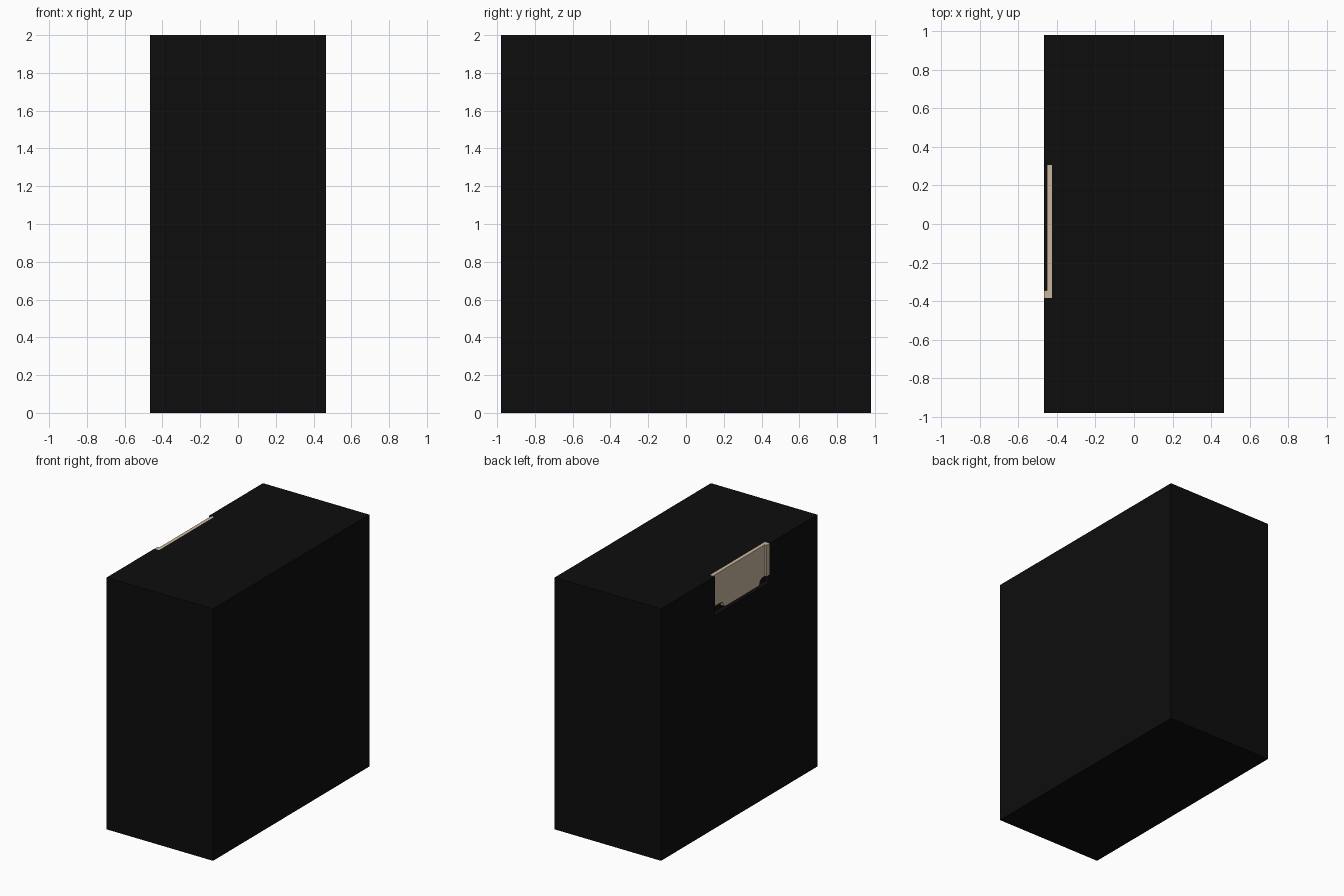
import bpy, bmesh, math

if "Cube" in bpy.data.objects:
    bpy.data.objects.remove(bpy.data.objects["Cube"])

def material(name, rgb):
    m = bpy.data.materials.new(name)
    m.diffuse_color = (*rgb, 1)
    m.use_nodes = True
    m.node_tree.nodes["Principled BSDF"].inputs["Base Color"].default_value = m.diffuse_color
    return m

black = material("matte black", (0.004, 0.004, 0.004))
beige = material("warm beige", (0.58, 0.47, 0.34))

def add_object(name, bm, mat):
    bmesh.ops.recalc_face_normals(bm, faces=bm.faces)
    me = bpy.data.meshes.new(name)
    bm.to_mesh(me)
    bm.free()
    me.materials.append(mat)
    ob = bpy.data.objects.new(name, me)
    bpy.context.collection.objects.link(ob)
    return ob

def prism_x(name, yz, x0, x1, mat):
    """Extrude a y/z outline from x0 to x1."""
    bm = bmesh.new()
    face = bm.faces.new([bm.verts.new((x0, y, z)) for y, z in yz])
    ext = bmesh.ops.extrude_face_region(bm, geom=[face])
    for v in ext["geom"]:
        if isinstance(v, bmesh.types.BMVert):
            v.co.x = x1
    return add_object(name, bm, mat)

def rect(y0, y1, z0, z1):
    return [(y0, z0), (y1, z0), (y1, z1), (y0, z1)]

def arc(cy, cz, r, a0, a1, n=5):
    return [(cy + r * math.cos(math.radians(a0 + (a1 - a0) * i / n)),
             cz + r * math.sin(math.radians(a0 + (a1 - a0) * i / n))) for i in range(n + 1)]

X = 0.467

# Black case with a shallow recess at the top of its left side
case = prism_x("case", rect(-0.98, 0.98, 0, 2), -X, X, black)
cutter = prism_x("recess_cutter", rect(-0.383, 0.305, 1.69, 2.1), -X - 0.1, -0.425, black)
cutter.hide_render = True
mod = case.modifiers.new("recess", 'BOOLEAN')
mod.operation = 'DIFFERENCE'
mod.solver = 'EXACT'
mod.object = cutter
bpy.context.view_layer.objects.active = case
bpy.ops.object.modifier_apply(modifier="recess")
bpy.data.objects.remove(cutter)

# Beige plate with a stepped, round-cornered lower edge
outline = [(-0.383, 2.0), (-0.383, 1.75)]
outline += arc(-0.32, 1.71, 0.04, 90, 0)
outline += [(-0.28, 1.70), (0.15, 1.70)]
outline += arc(0.21, 1.71, 0.04, 180, 90)
outline += [(0.305, 1.75), (0.305, 2.0)]
prism_x("recessed_plate", outline, -0.451, -0.425, beige)

# Beige lip at the front end of the plate, reaching the case surface
prism_x("plate_lip", rect(-0.383, -0.345, 1.75, 2.0), -X, -0.451, beige)
